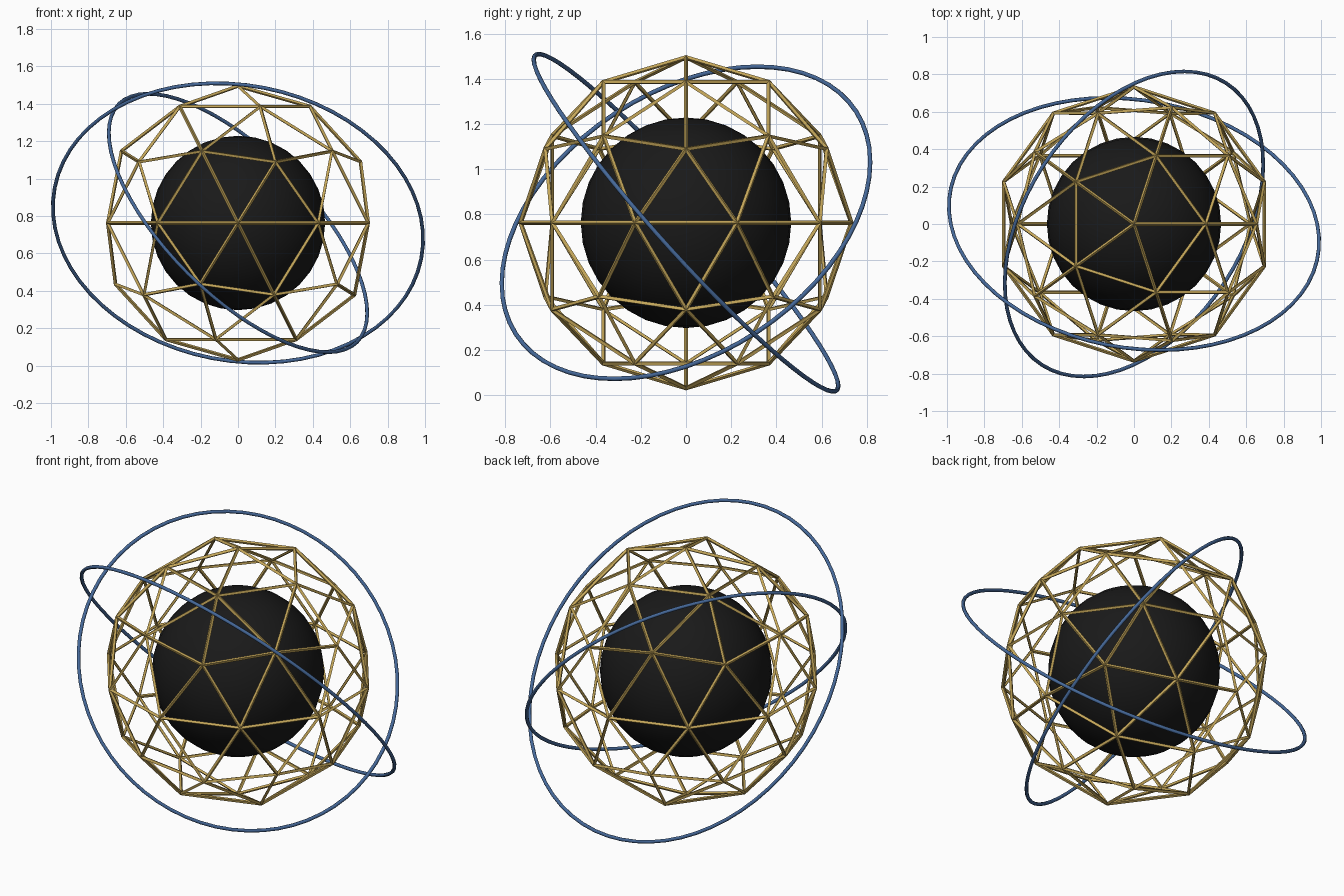
import bpy
from math import radians

if "Cube" in bpy.data.objects:
    bpy.data.objects.remove(bpy.data.objects["Cube"])

CENTER = (0, 0, 0.763)


def material(name, color):
    m = bpy.data.materials.new(name)
    m.diffuse_color = (*color, 1)
    m.use_nodes = True
    m.node_tree.nodes["Principled BSDF"].inputs["Base Color"].default_value = m.diffuse_color
    return m


def finish(name, mat, smooth=True):
    ob = bpy.context.object
    ob.name = name
    ob.data.materials.append(mat)
    if smooth:
        bpy.ops.object.shade_smooth()
    return ob


black = material("black", (0.01, 0.01, 0.01))
gold = material("gold", (0.55, 0.38, 0.1))
blue = material("blue", (0.06, 0.14, 0.32))

# Solid core sphere
bpy.ops.mesh.primitive_uv_sphere_add(segments=32, ring_count=16, radius=0.466, location=CENTER)
finish("core", black)

# Geodesic cage of struts
bpy.ops.mesh.primitive_ico_sphere_add(subdivisions=2, radius=0.732, location=CENTER)
cage = finish("cage", gold, smooth=False)
wire = cage.modifiers.new("struts", 'WIREFRAME')
wire.thickness = 0.02

# Two tilted orbit rings
for name, radius, tilt_x, tilt_y in (("outer_ring", 0.998, -47.5, 11),
                                     ("inner_ring", 0.9, 25, 45)):
    bpy.ops.mesh.primitive_torus_add(
        major_radius=radius, minor_radius=0.01, major_segments=64, minor_segments=8,
        location=CENTER, rotation=(radians(tilt_x), radians(tilt_y), 0))
    finish(name, blue)
